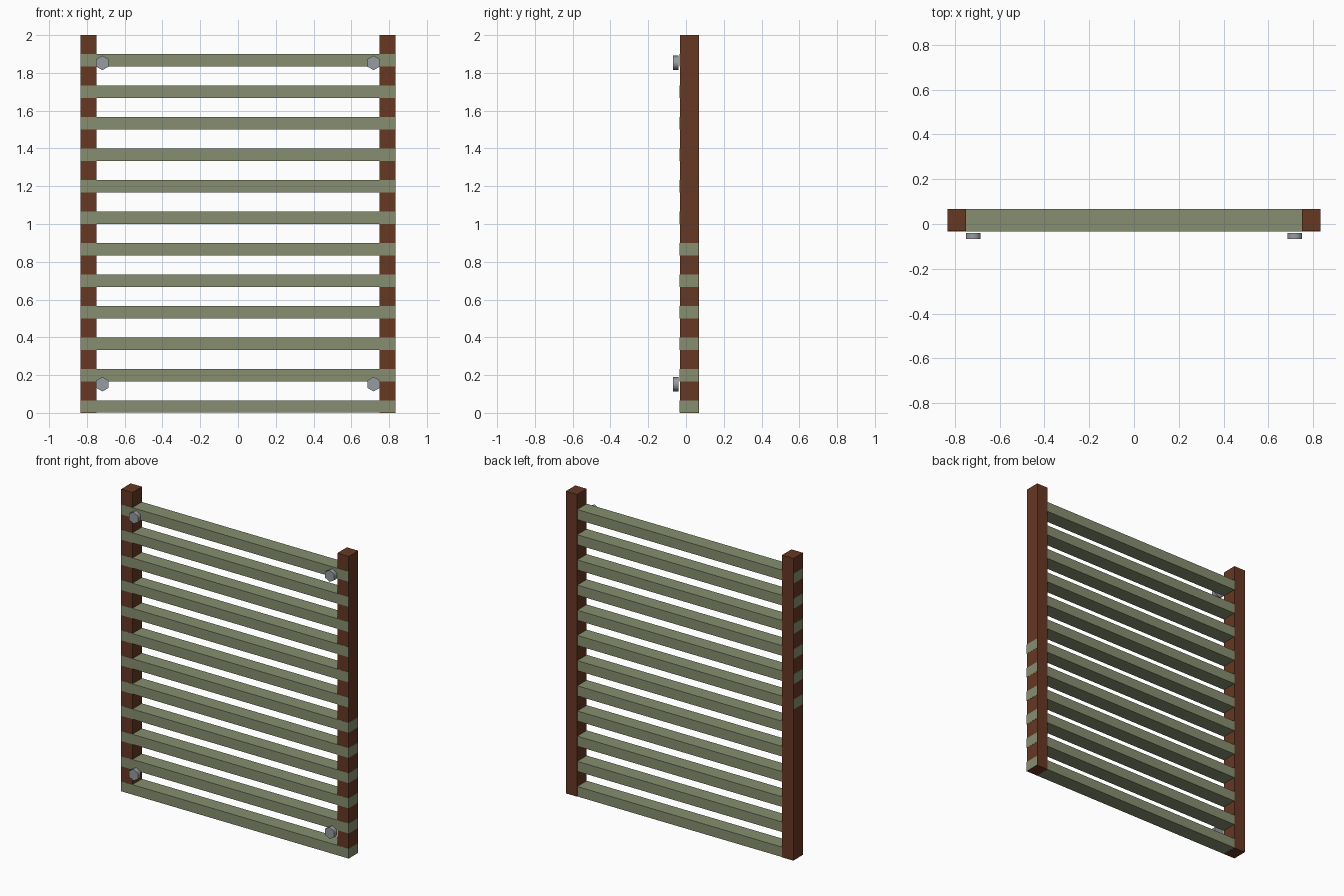
import bpy
import math

cube = bpy.data.objects.get("Cube")
if cube:
    bpy.data.objects.remove(cube, do_unlink=True)


def make_material(name, rgb):
    mat = bpy.data.materials.new(name)
    mat.use_nodes = True
    color = (*rgb, 1.0)
    mat.diffuse_color = color
    mat.node_tree.nodes["Principled BSDF"].inputs["Base Color"].default_value = color
    return mat


brown = make_material("brown_wood", (0.135, 0.040, 0.017))
green = make_material("sage_green_paint", (0.240, 0.275, 0.162))
steel = make_material("grey_steel", (0.310, 0.332, 0.356))


def box(name, low, high, mat):
    """Box between two opposite corners."""
    center = [(a + b) / 2 for a, b in zip(low, high)]
    bpy.ops.mesh.primitive_cube_add(size=1, location=center)
    obj = bpy.context.object
    obj.name = name
    obj.scale = [b - a for a, b in zip(low, high)]
    bpy.ops.object.transform_apply(location=False, rotation=False, scale=True)
    obj.data.materials.append(mat)
    return obj


HALF = 0.833      # half of the overall width
POST = 0.083      # post width
SLATS = 12
LIP = 0.001       # keeps flush faces from coinciding

# Upright posts
for side, name in ((1, "left_post"), (-1, "right_post")):
    xs = sorted((side * HALF, side * (HALF - POST)))
    box(name, (xs[0], -0.032, 0), (xs[1], 0.0675, 2), brown)

# Slats: ends show through the left post below and the right post above
for i in range(SLATS):
    z = i / 6
    lower = i < SLATS / 2
    right_end = -HALF + (LIP if lower else -LIP)
    left_end = HALF + (LIP if lower else -LIP)
    box(f"slat_{i + 1}", (right_end, -0.0335, max(z, LIP)),
        (left_end, 0.066, z + 1 / 15), green)

# Hexagonal bolt heads near the corners
for z, level in ((0.152, "lower"), (1.853, "upper")):
    for side, name in ((1, "left"), (-1, "right")):
        bpy.ops.mesh.primitive_cylinder_add(
            vertices=6, radius=0.0385, depth=0.028,
            location=(side * 0.718, -0.0535, z), rotation=(math.pi / 2, 0, 0))
        bolt = bpy.context.object
        bolt.name = f"{level}_{name}_bolt"
        bolt.data.materials.append(steel)
        bpy.ops.object.shade_smooth_by_angle(angle=math.radians(70))
